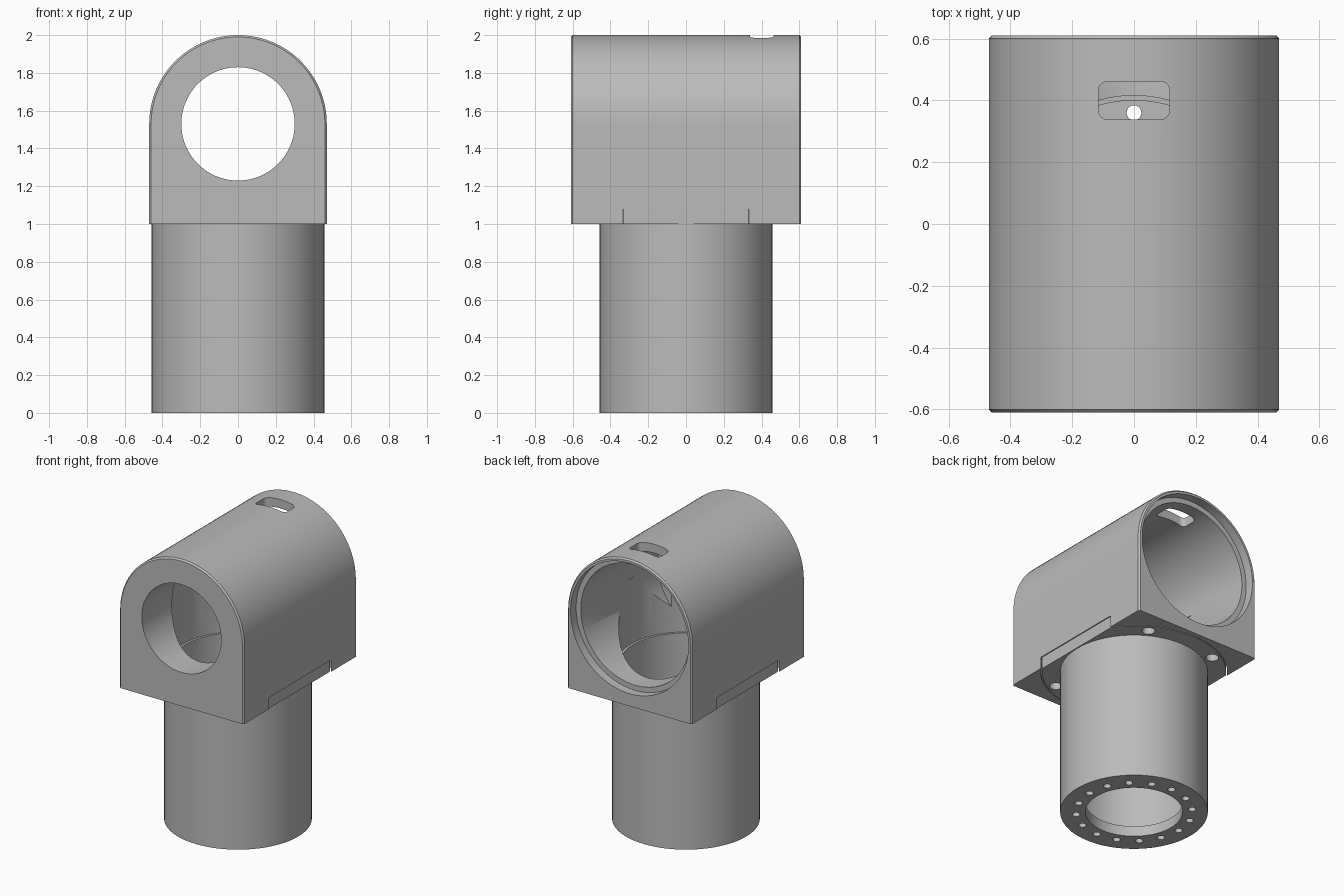
import bpy, bmesh, math
from mathutils import Matrix, Vector

if "Cube" in bpy.data.objects:
    bpy.data.objects.remove(bpy.data.objects["Cube"], do_unlink=True)

AXIS_Z = 1.53      # height of the horizontal bore axis
HALF_W, HALF_L = 0.47, 0.61

grey = bpy.data.materials.new("machined grey")
grey.use_nodes = True
grey.diffuse_color = (0.5, 0.5, 0.5, 1)
grey.node_tree.nodes["Principled BSDF"].inputs["Base Color"].default_value = (0.5, 0.5, 0.5, 1)


def make_object(name, bm):
    bmesh.ops.recalc_face_normals(bm, faces=bm.faces[:])
    mesh = bpy.data.meshes.new(name)
    bm.to_mesh(mesh)
    bm.free()
    mesh.materials.append(grey)
    ob = bpy.data.objects.new(name, mesh)
    bpy.context.scene.collection.objects.link(ob)
    return ob


def upright(name, radius, z0, z1, x=0, y=0, sides=96):
    bm = bmesh.new()
    bmesh.ops.create_cone(bm, cap_ends=True, segments=sides, radius1=radius, radius2=radius,
                          depth=z1 - z0, matrix=Matrix.Translation((x, y, (z0 + z1) / 2)))
    return make_object(name, bm)


def lengthwise(name, radius, y0, y1):
    bm = bmesh.new()
    place = Matrix.Translation((0, (y0 + y1) / 2, AXIS_Z)) @ Matrix.Rotation(math.pi / 2, 4, 'X')
    bmesh.ops.create_cone(bm, cap_ends=True, segments=96, radius1=radius, radius2=radius,
                          depth=y1 - y0, matrix=place)
    return make_object(name, bm)


def block(name, size, centre, corner=0):
    bm = bmesh.new()
    bmesh.ops.create_cube(bm, size=1, matrix=Matrix.Translation(centre) @ Matrix.Diagonal((*size, 1)))
    if corner:
        posts = [e for e in bm.edges if abs(e.verts[0].co.z - e.verts[1].co.z) > 0.01]
        bmesh.ops.bevel(bm, geom=posts, offset=corner, segments=6, profile=0.5, affect='EDGES')
    return make_object(name, bm)


def boolean(ob, other, operation='DIFFERENCE'):
    mod = ob.modifiers.new("cut", 'BOOLEAN')
    mod.operation, mod.object, mod.solver = operation, other, 'EXACT'
    bpy.context.view_layer.update()
    evaluated = ob.evaluated_get(bpy.context.evaluated_depsgraph_get())
    result = bpy.data.meshes.new_from_object(evaluated)
    ob.modifiers.clear()
    ob.data = result
    bpy.data.objects.remove(other, do_unlink=True)


def ring(angles, radius):
    return [(radius * math.cos(math.radians(a)), radius * math.sin(math.radians(a))) for a in angles]


# Housing: arched profile pushed along y, with chamfered end rims
bm = bmesh.new()
steps = 48
profile = [(HALF_W, 1.0)]
profile += [(HALF_W * math.cos(math.pi * i / steps), AXIS_Z + HALF_W * math.sin(math.pi * i / steps))
            for i in range(steps + 1)]
profile += [(-HALF_W, 1.0)]
front = bm.faces.new([bm.verts.new((x, -HALF_L, z)) for x, z in profile])
pushed = bmesh.ops.extrude_face_region(bm, geom=[front], use_keep_orig=True)
bmesh.ops.translate(bm, vec=Vector((0, 2 * HALF_L, 0)),
                    verts=[v for v in pushed["geom"] if isinstance(v, bmesh.types.BMVert)])
rims = [e for e in bm.edges if abs(e.verts[0].co.y - e.verts[1].co.y) < 0.01
        and max(v.co.z for v in e.verts) > 1.01]
bmesh.ops.bevel(bm, geom=rims, offset=0.01, segments=1, affect='EDGES')
housing = make_object("housing", bm)

# Horizontal passage: small front hole, wide rear bore, rear counterbore
boolean(housing, lengthwise("front_hole", 0.30, -0.8, 0))
boolean(housing, lengthwise("rear_bore", 0.41, -0.28, 0.8))
boolean(housing, lengthwise("rear_counterbore", 0.445, 0.55, 0.8))

# Vertical passage, flange seat and top slot
boolean(housing, upright("vertical_bore", 0.416, 0.9, AXIS_Z))
boolean(housing, upright("flange_seat", 0.577, 0.9, 1.08))
boolean(housing, block("top_slot", (0.23, 0.124, 0.5), (0, 0.40, 1.95), corner=0.03))

# Flange: disc with flattened sides
flange = upright("flange", 0.57, 1.0, 1.08)
boolean(flange, block("side_flats", (0.926, 2, 1), (0, 0, 1)), 'INTERSECT')
boolean(flange, upright("flange_opening", 0.40, 0.9, 1.2))

# Mounting holes through the flange into the housing
for x, y in ring((60, 120, 240, 300), 0.515):
    boolean(flange, upright("hole", 0.04, 0.9, 1.2, x, y, 24))
    boolean(housing, upright("hole", 0.04, 0.9, 1.16, x, y, 24))

# Tube: open barrel with an inner lip at the foot
tube = upright("tube", 0.457, 0.0, 1.0)
boolean(tube, upright("tube_bore", 0.40, 0.07, 1.2))
boolean(tube, upright("lip_opening", 0.30, -0.1, 0.2))

# Bolt circle in the lip
for x, y in ring([i * 22.5 for i in range(16)], 0.36):
    boolean(tube, upright("hole", 0.024, -0.1, 0.2, x, y, 20))

# Smooth round walls, sharp rims
bpy.ops.object.select_all(action='DESELECT')
for ob in (housing, flange, tube):
    ob.select_set(True)
    bpy.context.view_layer.objects.active = ob
bpy.ops.object.shade_smooth_by_angle(angle=math.radians(30))
